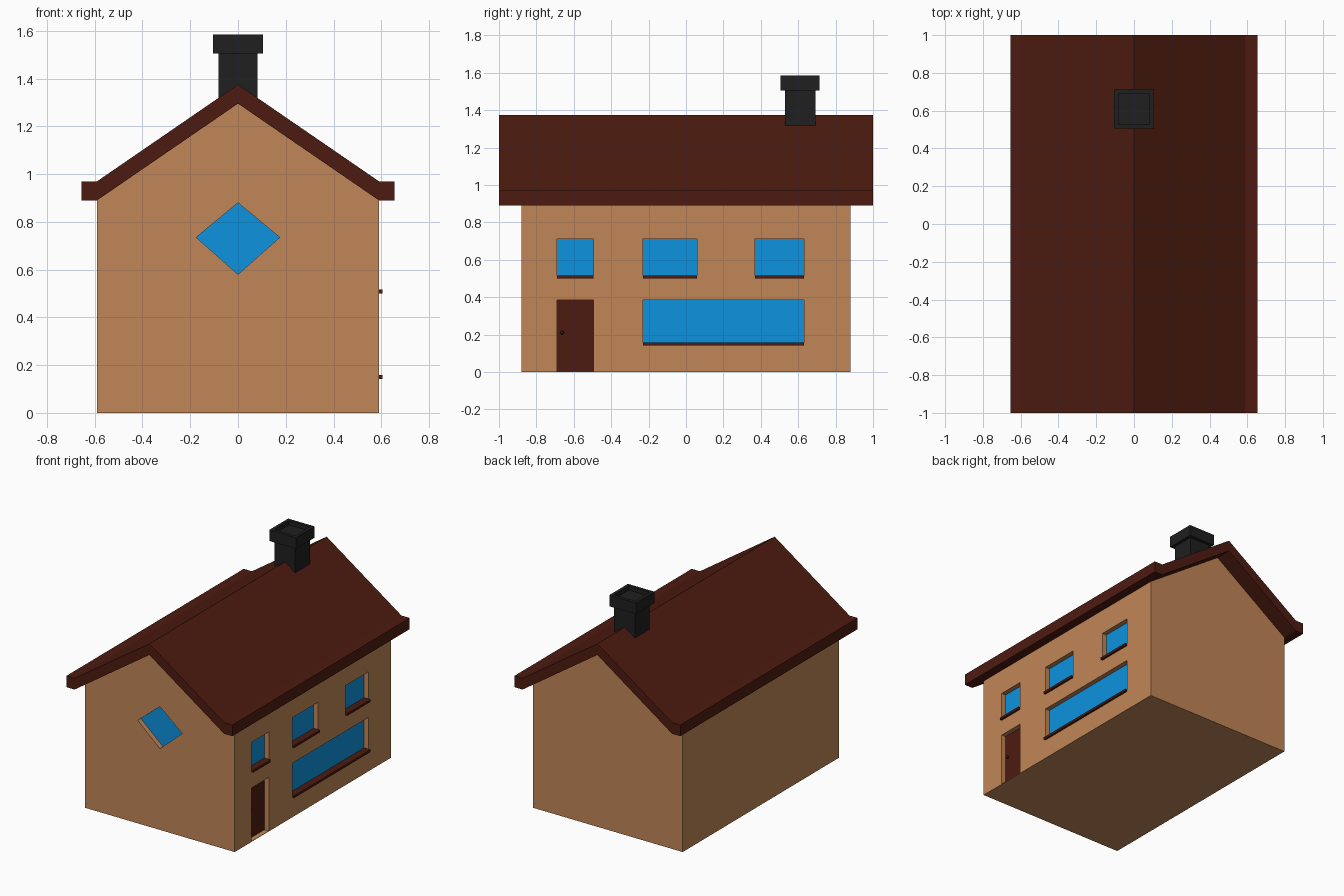
import bpy, bmesh
from mathutils import Vector

if "Cube" in bpy.data.objects:
    bpy.data.objects.remove(bpy.data.objects["Cube"])


def material(name, rgb):
    m = bpy.data.materials.new(name)
    m.diffuse_color = (*rgb, 1)
    m.use_nodes = True
    m.node_tree.nodes["Principled BSDF"].inputs["Base Color"].default_value = m.diffuse_color
    return m


WALL = material("plaster", (0.53, 0.24, 0.095))
ROOF = material("roof_brown", (0.075, 0.011, 0.005))
GLASS = material("glass_blue", (0.004, 0.29, 0.74))
BLACK = material("chimney_black", (0.014, 0.014, 0.014))


def extrude(name, pts, offset, mat):
    """Extrude a closed 3D outline along an offset vector."""
    bm = bmesh.new()
    face = bm.faces.new([bm.verts.new(p) for p in pts])
    ext = bmesh.ops.extrude_face_region(bm, geom=[face])["geom"]
    moved = [v for v in ext if isinstance(v, bmesh.types.BMVert)]
    bmesh.ops.translate(bm, verts=moved, vec=Vector(offset))
    bmesh.ops.recalc_face_normals(bm, faces=bm.faces)
    me = bpy.data.meshes.new(name)
    bm.to_mesh(me)
    bm.free()
    ob = bpy.data.objects.new(name, me)
    bpy.context.collection.objects.link(ob)
    if mat:
        me.materials.append(mat)
    return ob


def box(name, x, y, z, mat):
    pts = [(x[0], y[0], z[0]), (x[1], y[0], z[0]), (x[1], y[1], z[0]), (x[0], y[1], z[0])]
    return extrude(name, pts, (0, 0, z[1] - z[0]), mat)


def cut(target, cutter):
    mod = target.modifiers.new("cut", 'BOOLEAN')
    mod.operation, mod.solver, mod.object = 'DIFFERENCE', 'EXACT', cutter
    bpy.context.view_layer.objects.active = target
    bpy.ops.object.modifier_apply(modifier=mod.name)
    bpy.data.objects.remove(cutter, do_unlink=True)


W, D = 0.59, 0.88      # wall half width and half depth
BACK = W - 0.037       # depth of the recesses

# Walls with gables
gable = [(-W, 0), (W, 0), (W, 0.89), (0, 1.295), (-W, 0.89)]
walls = extrude("walls", [(x, -D, z) for x, z in gable], (0, 2 * D, 0), WALL)

# Roof slab with flat eaves
half = [(0.655, 0.89), (0.655, 0.97), (W, 0.97)]
roof = [(0, 1.295), (W, 0.89)] + half + [(0, 1.375)]
roof += [(-x, z) for x, z in reversed(half)] + [(-W, 0.89)]
extrude("roof", [(x, -1, z) for x, z in roof], (0, 2, 0), ROOF)

# Side windows, each a recess with pane and sill
windows = {
    "upper_window_front": ((-0.69, -0.495), (0.513, 0.71)),
    "upper_window_middle": ((-0.23, 0.06), (0.513, 0.71)),
    "upper_window_back": ((0.37, 0.63), (0.513, 0.71)),
    "lower_window": ((-0.23, 0.63), (0.155, 0.385)),
}
for name, (y, z) in windows.items():
    cut(walls, box("cutter", (BACK, 0.7), y, z, None))
    box(name, (BACK - 0.01, BACK + 0.002), y, z, GLASS)
    box(name + "_sill", (BACK, 0.605), y, (z[0] - 0.014, z[0] + 0.003), ROOF)

# Door with knob
door_y = (-0.69, -0.495)
cut(walls, box("cutter", (BACK, 0.7), door_y, (0.003, 0.385), None))
box("door", (BACK - 0.01, BACK + 0.002), door_y, (0.003, 0.385), ROOF)
bpy.ops.mesh.primitive_uv_sphere_add(segments=12, ring_count=8, radius=0.01,
                                     location=(BACK + 0.01, -0.662, 0.21))
knob = bpy.context.object
knob.name = "door_knob"
knob.data.materials.append(BLACK)
bpy.ops.object.shade_smooth()

# Diamond window in the front gable
diamond = [(-0.175, 0.735), (0, 0.58), (0.175, 0.735), (0, 0.88)]
F = -D + 0.037
cut(walls, extrude("cutter", [(x, -1, z) for x, z in diamond], (0, 1 + F, 0), None))
extrude("diamond_window", [(x, F - 0.002, z) for x, z in diamond], (0, 0.012, 0), GLASS)

# Chimney shaft and hollowed cap
cy = 0.61
box("chimney_shaft", (-0.082, 0.082), (cy - 0.082, cy + 0.082), (1.3, 1.505), BLACK)
cap = box("chimney_cap", (-0.105, 0.105), (cy - 0.105, cy + 0.105), (1.505, 1.585), BLACK)
cut(cap, box("cutter", (-0.082, 0.082), (cy - 0.082, cy + 0.082), (1.555, 1.7), None))
